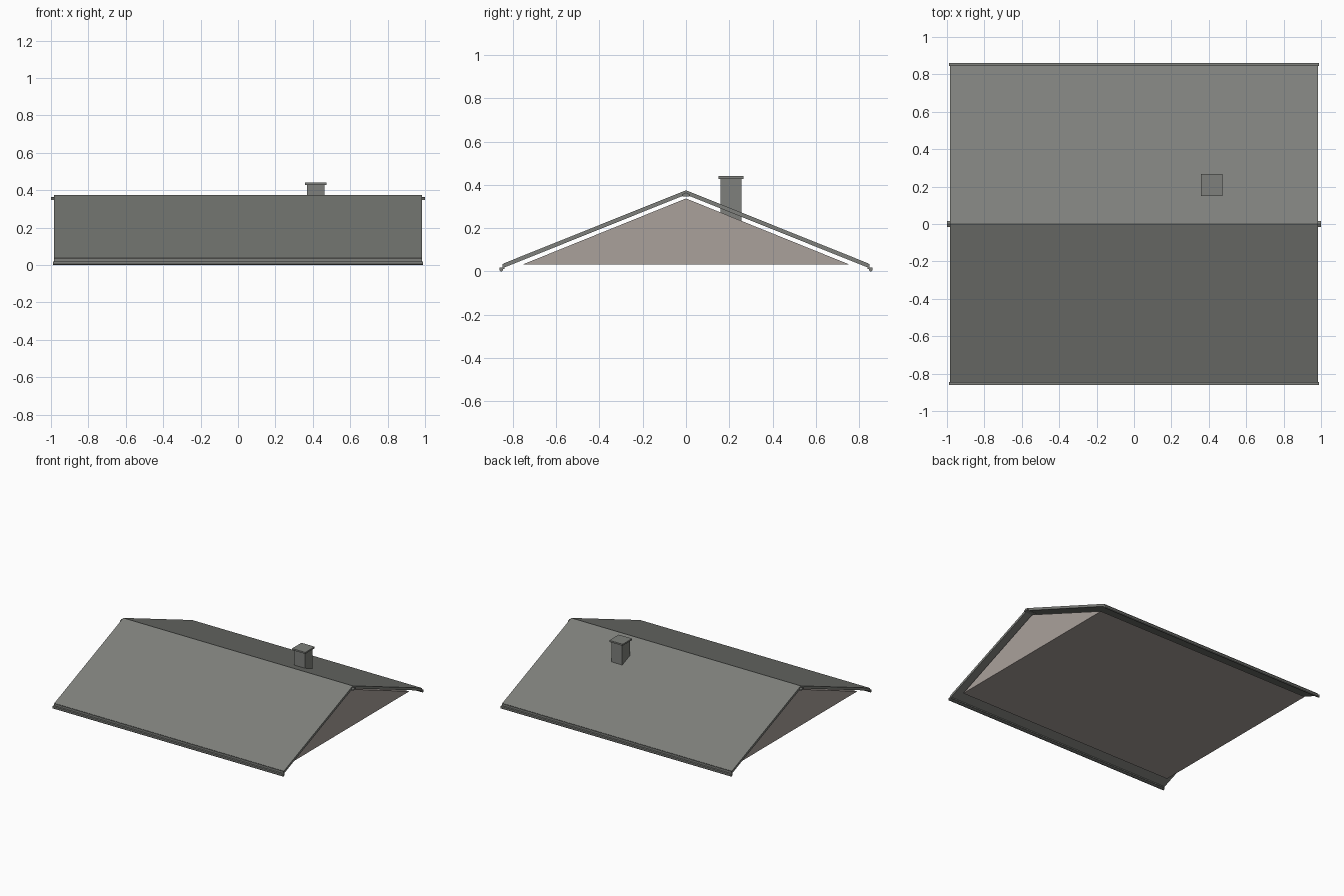
import bpy
import bmesh

cube = bpy.data.objects.get("Cube")
if cube:
    bpy.data.objects.remove(cube, do_unlink=True)


def material(name, rgb):
    m = bpy.data.materials.new(name)
    m.use_nodes = True
    colour = (*rgb, 1)
    m.diffuse_color = colour
    m.node_tree.nodes["Principled BSDF"].inputs["Base Color"].default_value = colour
    return m


grey = material("slate grey", (0.21, 0.216, 0.2))
taupe = material("warm taupe", (0.4, 0.355, 0.33))


def extrude_x(name, profile, x0, x1, mat):
    """Extrude a closed (y, z) profile along x."""
    bm = bmesh.new()
    face = bm.faces.new([bm.verts.new((x0, y, z)) for y, z in profile])
    moved = bmesh.ops.extrude_face_region(bm, geom=[face])["geom"]
    verts = [v for v in moved if isinstance(v, bmesh.types.BMVert)]
    bmesh.ops.translate(bm, verts=verts, vec=(x1 - x0, 0, 0))
    bmesh.ops.recalc_face_normals(bm, faces=bm.faces)
    mesh = bpy.data.meshes.new(name)
    bm.to_mesh(mesh)
    bm.free()
    mesh.materials.append(mat)
    obj = bpy.data.objects.new(name, mesh)
    bpy.context.collection.objects.link(obj)
    return obj


def box(name, x0, x1, y0, y1, z0, z1, mat):
    return extrude_x(name, [(y0, z0), (y1, z0), (y1, z1), (y0, z1)], x0, x1, mat)


RIDGE, EAVE_Y, EAVE_Z, THICK = 0.375, 0.845, 0.036, 0.02
ROOF_X, GUTTER_X = 0.985, 0.99

# Attic body with gable ends, set in below the roof
extrude_x("gable_attic", [(-0.757, 0.031), (0.757, 0.031), (0, 0.337)],
          -0.94, 0.94, taupe)

# Pitched roof sheet, floating just above the attic
extrude_x("roof", [(-EAVE_Y, EAVE_Z), (0, RIDGE), (EAVE_Y, EAVE_Z),
                   (EAVE_Y - 0.008, EAVE_Z - THICK + 0.003),
                   (0, RIDGE - THICK),
                   (-EAVE_Y + 0.008, EAVE_Z - THICK + 0.003)],
          -ROOF_X, ROOF_X, grey)

# Ridge beam showing at both ends
extrude_x("ridge_beam", [(-0.016, 0.347), (0.016, 0.347), (0.016, 0.357),
                         (0, 0.364), (-0.016, 0.357)], -1, 1, grey)

# Gutters and fascia boards along both eaves
for side, s in (("front", -1), ("back", 1)):
    box(side + "_fascia", -ROOF_X, ROOF_X, s * 0.839, s * 0.847, 0.012, 0.033, grey)
    gutter = [(0.846, 0.018), (0.846, 0.005), (0.85, 0), (0.858, 0),
              (0.862, 0.005), (0.862, 0.018)]
    extrude_x(side + "_gutter", [(s * y, z) for y, z in gutter],
              -GUTTER_X, GUTTER_X, grey)

# Chimney on the back slope
box("chimney_stack", 0.368, 0.462, 0.16, 0.256, 0.2, 0.43, grey)
box("chimney_cap", 0.358, 0.472, 0.15, 0.266, 0.428, 0.44, grey)
